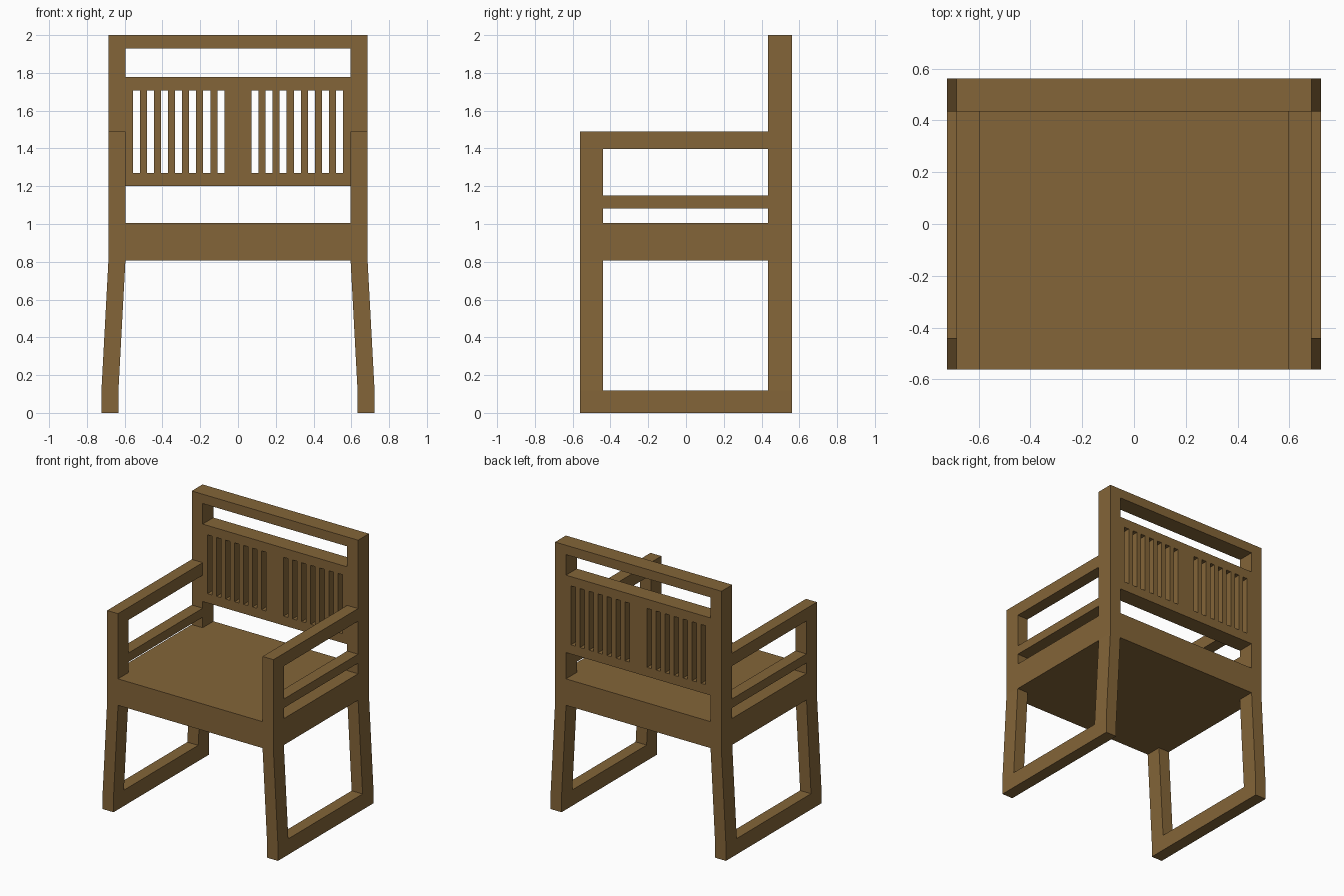
import bpy, bmesh
from mathutils import Vector

if "Cube" in bpy.data.objects:
    bpy.data.objects.remove(bpy.data.objects["Cube"])

wood = bpy.data.materials.new("brown_wood")
wood.diffuse_color = (0.23, 0.13, 0.04, 1)
wood.use_nodes = True
wood.node_tree.nodes["Principled BSDF"].inputs["Base Color"].default_value = wood.diffuse_color

XI, XO = 0.596, 0.686          # inner / outer side of the posts
YF, YFI = -0.562, -0.44        # front posts
YBI, YB = 0.435, 0.562         # back posts
SEAT_LO, SEAT_HI, RAIL, ARM_LO, ARM_HI = 0.807, 1.004, 0.118, 1.396, 1.49
SPLAY = 0.037                  # outward offset of the feet


def rect(a0, a1, b0, b1):
    return [(a0, b0), (a1, b0), (a1, b1), (a0, b1)]


def plate(name, loops, plane, lo, hi, shape=None):
    """Extrude an outline with holes, drawn in 'XZ' or 'YZ', from lo to hi."""
    bm = bmesh.new()
    place = (lambda p: (p[0], lo, p[1])) if plane == 'XZ' else (lambda p: (lo, p[0], p[1]))
    axis = Vector((0, 1, 0)) if plane == 'XZ' else Vector((1, 0, 0))
    for loop in loops:
        vs = [bm.verts.new(place(p)) for p in loop]
        for a, b in zip(vs, vs[1:] + vs[:1]):
            bm.edges.new((a, b))
    bmesh.ops.triangle_fill(bm, edges=bm.edges[:], use_beauty=True, normal=axis)
    ext = bmesh.ops.extrude_face_region(bm, geom=bm.faces[:], use_keep_orig=True)
    moved = [g for g in ext["geom"] if isinstance(g, bmesh.types.BMVert)]
    bmesh.ops.translate(bm, verts=moved, vec=axis * (hi - lo))
    if shape:
        shape(bm)
    bmesh.ops.recalc_face_normals(bm, faces=bm.faces[:])
    me = bpy.data.meshes.new(name)
    bm.to_mesh(me)
    bm.free()
    me.materials.append(wood)
    ob = bpy.data.objects.new(name, me)
    bpy.context.collection.objects.link(ob)
    return ob


# Seat slab
plate("seat", [rect(-XO, XO, SEAT_LO, SEAT_HI)], 'XZ', YF, YB)

# Back: posts, top rail and slotted panel
outline = [(-XO, SEAT_HI), (-XI, SEAT_HI), (-XI, 1.2), (XI, 1.2),
           (XI, SEAT_HI), (XO, SEAT_HI), (XO, 2), (-XO, 2)]
holes = [rect(-XI, XI, 1.777, 1.93)]
w = 0.0372
for start in (-0.556, 0.072):
    for i in range(7):
        x = start + 2 * w * i
        holes.append(rect(x, x + w, 1.269, 1.708))
plate("back_frame", [outline] + holes, 'XZ', YBI, YB)

# Side profiles: arm with front post, and the leg loop with its floor rail
arm = [(YF, SEAT_HI), (YFI, SEAT_HI), (YFI, ARM_LO), (YBI, ARM_LO), (YBI, ARM_HI), (YF, ARM_HI)]
legs = [(YF, 0), (YB, 0), (YB, SEAT_LO), (YBI, SEAT_LO),
        (YBI, RAIL), (YFI, RAIL), (YFI, SEAT_LO), (YF, SEAT_LO)]

for side, s in (("left", -1), ("right", 1)):
    lo, hi = sorted((s * XI, s * XO))

    # Keep the floor rail upright and slant the legs above it
    def splay(bm):
        bmesh.ops.bisect_plane(bm, geom=bm.verts[:] + bm.edges[:] + bm.faces[:],
                               plane_co=(0, 0, RAIL), plane_no=(0, 0, 1), dist=1e-5)
        for v in bm.verts:
            if v.co.z < RAIL + 0.01:
                v.co.x += s * SPLAY

    plate(side + "_armrest", [arm], 'YZ', lo, hi)
    plate(side + "_arm_slat", [rect(YFI, YBI, 1.083, 1.15)], 'YZ', lo, hi).data.update()
    # Front post section beside the slat is part of the armrest profile
    plate(side + "_legs", [legs], 'YZ', lo, hi, splay)
